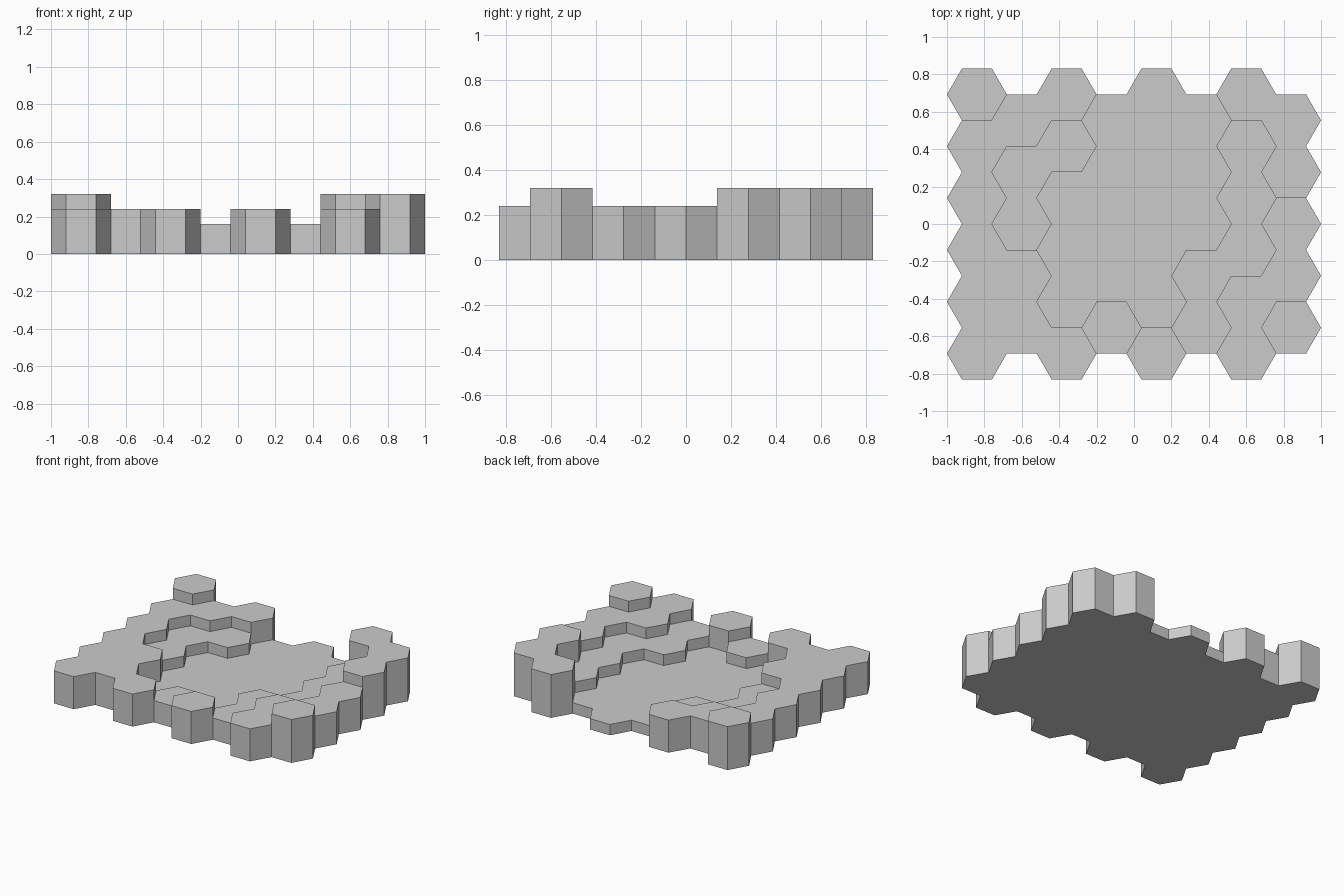
import bpy, bmesh, math

cube = bpy.data.objects.get("Cube")
if cube:
    bpy.data.objects.remove(cube, do_unlink=True)

RADIUS = 0.16                       # hexagon corner radius
TILE = RADIUS * math.sqrt(3)        # hexagon height across flats
STEP = 0.08                         # height of one terrace

# Terrace level of each tile: columns left to right, tiles back to front
COLUMNS = ["433333", "32233", "321113", "11112",
           "111113", "11122", "422233", "44334"]
NAMES = {1: "valley_floor", 2: "low_terrace", 3: "high_terrace", 4: "peaks"}

stone = bpy.data.materials.new("light_grey")
stone.use_nodes = True
grey = (0.6, 0.6, 0.6, 1.0)
stone.diffuse_color = grey
stone.node_tree.nodes["Principled BSDF"].inputs["Base Color"].default_value = grey


def tile_centres(level):
    for c, column in enumerate(COLUMNS):
        x = (c - (len(COLUMNS) - 1) / 2) * RADIUS * 1.5
        for r, digit in enumerate(column):
            if int(digit) == level:
                yield x, ((len(column) - 1) / 2 - r) * TILE


def build_terrace(level):
    """Hexagon tiles of one level, joined and raised from the ground."""
    bm = bmesh.new()
    for x, y in tile_centres(level):
        corners = [math.radians(60 * i) for i in range(6)]
        bm.faces.new([bm.verts.new((x + RADIUS * math.cos(a),
                                    y + RADIUS * math.sin(a), 0))
                      for a in corners])
    bmesh.ops.remove_doubles(bm, verts=bm.verts[:], dist=0.001)
    raised = bmesh.ops.extrude_face_region(bm, geom=bm.faces[:],
                                           use_keep_orig=True)
    top = [v for v in raised["geom"] if isinstance(v, bmesh.types.BMVert)]
    bmesh.ops.translate(bm, verts=top, vec=(0, 0, level * STEP))
    bmesh.ops.recalc_face_normals(bm, faces=bm.faces[:])

    mesh = bpy.data.meshes.new(NAMES[level])
    bm.to_mesh(mesh)
    bm.free()
    mesh.materials.append(stone)
    obj = bpy.data.objects.new(NAMES[level], mesh)
    bpy.context.collection.objects.link(obj)


for level in NAMES:
    build_terrace(level)
